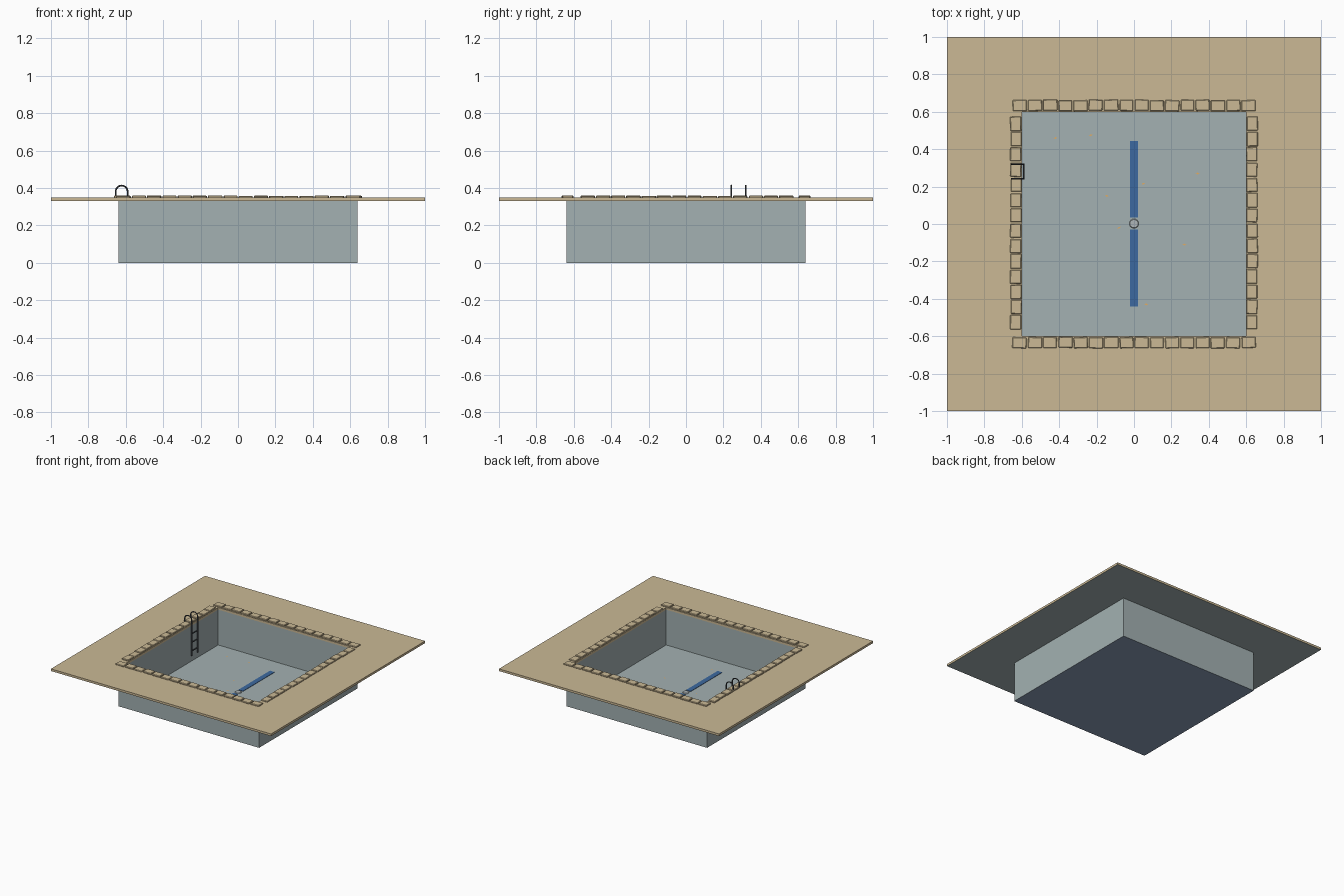
import bpy, bmesh, math, random
from mathutils import Matrix, Vector

if "Cube" in bpy.data.objects:
    bpy.data.objects.remove(bpy.data.objects["Cube"])

random.seed(4)


def material(name, r, g, b):
    lin = [((c / 255 + 0.055) / 1.055) ** 2.4 for c in (r, g, b)]
    m = bpy.data.materials.new(name)
    m.diffuse_color = (*lin, 1)
    m.use_nodes = True
    m.node_tree.nodes["Principled BSDF"].inputs["Base Color"].default_value = m.diffuse_color
    return m


SAND = material("sandstone", 203, 185, 149)
GREY = material("pool_grey", 163, 177, 178)
BASE = material("slate_blue", 139, 157, 184)
BLUE = material("lane_blue", 60, 105, 160)
STEEL = material("dark_steel", 70, 75, 80)
DRAIN = material("drain_grey", 175, 182, 184)
LEAF = material("leaf_orange", 222, 172, 105)


def finish(name, bm, *mats):
    bmesh.ops.recalc_face_normals(bm, faces=bm.faces[:])
    me = bpy.data.meshes.new(name)
    bm.to_mesh(me)
    bm.free()
    for m in mats:
        me.materials.append(m)
    ob = bpy.data.objects.new(name, me)
    bpy.context.collection.objects.link(ob)
    return ob


def square_loft(name, profile, closed, *mats):
    """Join concentric squares given as (half width, height)."""
    bm = bmesh.new()
    rings = [[bm.verts.new((sx * h, sy * h, z))
              for sx, sy in ((-1, -1), (1, -1), (1, 1), (-1, 1))] for h, z in profile]
    pairs = list(zip(rings, rings[1:]))
    if closed:
        pairs.append((rings[-1], rings[0]))
    else:
        bm.faces.new(rings[0])
        bm.faces.new(rings[-1])
    for a, b in pairs:
        for i in range(4):
            j = (i + 1) % 4
            bm.faces.new((a[i], a[j], b[j], b[i]))
    ob = finish(name, bm, *mats)
    for p in ob.data.polygons:      # undersides take the second colour
        p.material_index = 1 if p.normal.z < -0.5 else 0
    return ob


def add_box(bm, x0, x1, y0, y1, z0, z1, turn=0):
    mat = (Matrix.Translation(((x0 + x1) / 2, (y0 + y1) / 2, (z0 + z1) / 2))
           @ Matrix.Rotation(turn, 4, 'Z')
           @ Matrix.Diagonal((x1 - x0, y1 - y0, z1 - z0, 1)))
    bmesh.ops.create_cube(bm, size=1, matrix=mat)


# Paved deck and sunken basin
DECK = 0.348
FLOOR = 0.04
square_loft("deck", [(1, 0.33), (1, DECK), (0.6, DECK), (0.6, 0.33)], True, SAND, GREY)
square_loft("basin", [(0.64, 0), (0.64, 0.33), (0.6, 0.33), (0.6, FLOOR)], False, GREY, BASE)

# Coping stones, slightly uneven
bm = bmesh.new()
PITCH = 0.0816


def jit(a=0.002):
    return random.uniform(-a, a)


for side in (-1, 1):
    for i in range(16):
        x = (i - 7.5) * PITCH
        y = side * 0.634 + jit()
        add_box(bm, x - 0.037 + jit(), x + 0.037 + jit(), y - 0.029, y + 0.029,
                DECK - 0.002, 0.358 + jit(), jit(0.03))
    for i in range(14):
        x = side * 0.631 + jit()
        y = 0.005 + (i - 6.5) * PITCH
        add_box(bm, x - 0.029, x + 0.029, y - 0.037 + jit(), y + 0.037 + jit(),
                DECK - 0.002, 0.358 + jit(), jit(0.03))
stones = finish("coping_stones", bm, SAND)
bev = stones.modifiers.new("soft_edges", 'BEVEL')
bev.width = 0.003
bev.segments = 1

# Lane stripe in two halves, on the floor
bm = bmesh.new()
for y0, y1 in ((-0.44, -0.03), (0.035, 0.445)):
    add_box(bm, -0.021, 0.021, y0, y1, FLOOR - 0.001, FLOOR + 0.003)
finish("lane_stripe", bm, BLUE)

# Floor drain
bm = bmesh.new()
bmesh.ops.create_cone(bm, cap_ends=True, segments=16, radius1=0.026, radius2=0.022,
                      depth=0.006, matrix=Matrix.Translation((0, 0.002, FLOOR + 0.002)))
finish("floor_drain", bm, DRAIN)

# Fallen leaves
bm = bmesh.new()
for x, y in ((-0.42, 0.46), (-0.23, 0.475), (0.34, 0.27), (0.05, 0.215),
             (-0.145, 0.15), (-0.08, -0.02), (0.27, -0.11), (0.065, -0.43)):
    a = jit(0.6)
    quad = [(0.011, 0), (0, 0.005), (-0.011, 0), (0, -0.005)]
    bm.faces.new([bm.verts.new((x + u * math.cos(a) - v * math.sin(a),
                                y + u * math.sin(a) + v * math.cos(a),
                                FLOOR + 0.004)) for u, v in quad])
leaves = finish("leaves", bm, LEAF)


# Ladder tubes
def tube(name, points, radius):
    cu = bpy.data.curves.new(name, 'CURVE')
    cu.dimensions = '3D'
    cu.bevel_depth = radius
    cu.bevel_resolution = 2
    cu.use_fill_caps = True
    sp = cu.splines.new('POLY')
    sp.points.add(len(points) - 1)
    for p, co in zip(sp.points, points):
        p.co = (*co, 1)
    cu.materials.append(STEEL)
    ob = bpy.data.objects.new(name, cu)
    bpy.context.collection.objects.link(ob)
    bpy.ops.object.select_all(action='DESELECT')
    ob.select_set(True)
    bpy.context.view_layer.objects.active = ob
    bpy.ops.object.convert(target='MESH')
    bpy.ops.object.shade_smooth_by_angle()


CX, CZ, R = -0.622, 0.381, 0.032
for n, y in enumerate((0.242, 0.32)):
    arch = [(CX - R * math.cos(t), y, CZ + R * math.sin(t))
            for t in (math.pi * k / 12 for k in range(13))]
    tube(f"ladder_rail_{n + 1}", [(CX - R, y, DECK)] + arch + [(CX + R, y, 0.09)], 0.0045)
for n, z in enumerate((0.13, 0.2, 0.27)):
    tube(f"ladder_rung_{n + 1}", [(CX + R, 0.242, z), (CX + R, 0.32, z)], 0.0045)
